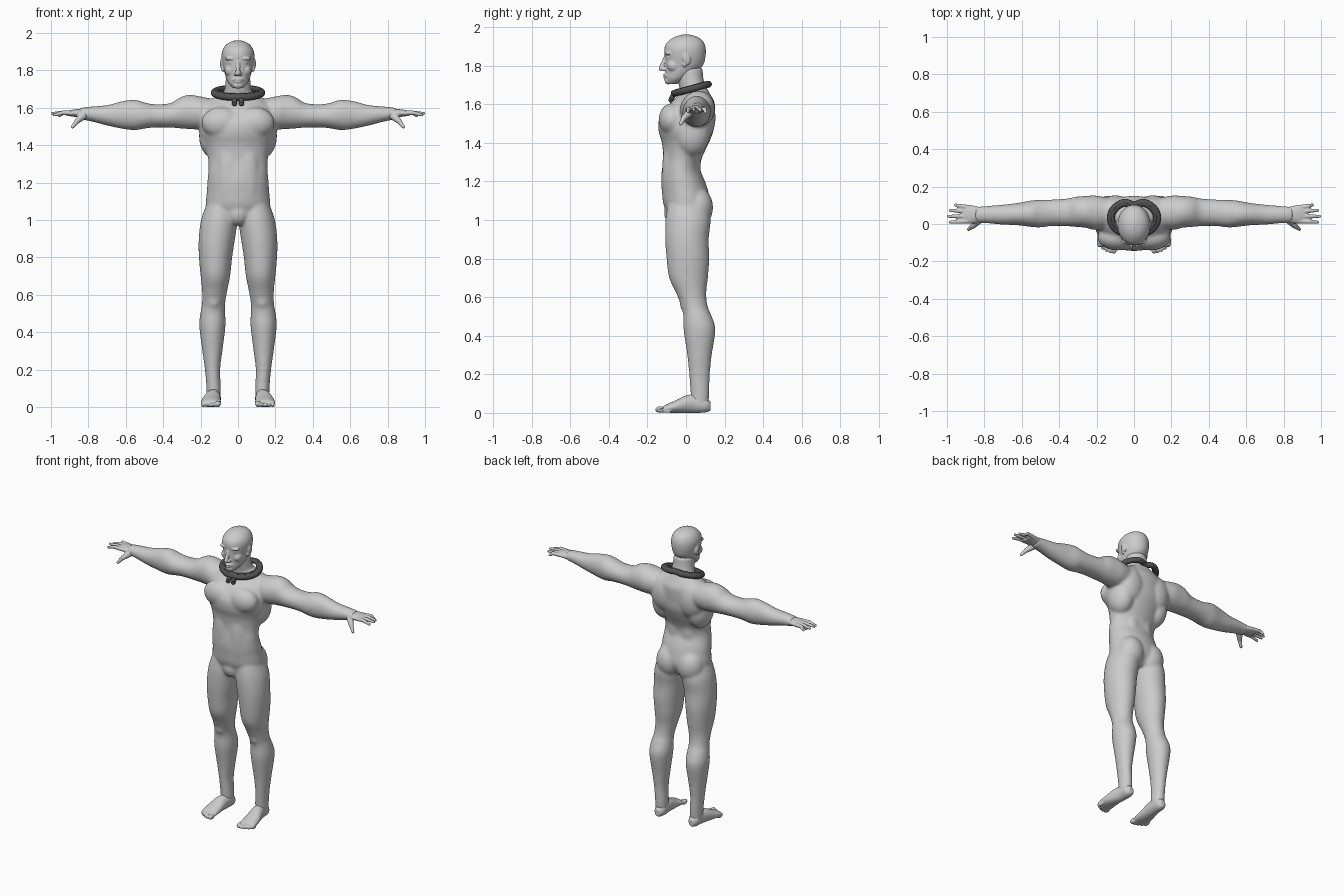
import bpy, bmesh, math
from mathutils import Vector, Matrix

if "Cube" in bpy.data.objects:
    bpy.data.objects.remove(bpy.data.objects["Cube"])


def material(name, value):
    mat = bpy.data.materials.new(name)
    mat.use_nodes = True
    colour = (value, value, value, 1)
    mat.diffuse_color = colour
    mat.node_tree.nodes["Principled BSDF"].inputs["Base Color"].default_value = colour
    return mat


SKIN = material("pale grey skin", .6)
RUBBER = material("dark grey collar", .085)
SIDES = (1, -1)


def spline(rows, steps=4):
    """Smoothly interpolate rows of numbers."""
    rows = [Vector(r) for r in rows]
    result = []
    for i in range(len(rows) - 1):
        a, b = rows[max(i - 1, 0)], rows[i]
        c, d = rows[i + 1], rows[min(i + 2, len(rows) - 1)]
        for s in range(steps):
            t = s / steps
            result.append(b + (c - a) * (t / 2) + (a * 2 - b * 5 + c * 4 - d) * (t * t / 2)
                          + (b * 3 - a - c * 3 + d) * (t ** 3 / 2))
    return result + [rows[-1]]


def loft(bm, axis, rows, side=1, count=32):
    """Tube along an axis; a row is position, two centre offsets, two radii."""
    u, v = [k for k in range(3) if k != axis]
    rings = []
    for pos, cu, cv, ru, rv in spline(rows):
        ring = []
        for i in range(count):
            angle = math.tau * i / count
            p = Vector()
            p[axis] = pos
            p[u] = cu + ru * math.cos(angle)
            p[v] = cv + rv * math.sin(angle)
            p.x *= side
            ring.append(bm.verts.new(p))
        rings.append(ring)
    for low, high in zip(rings, rings[1:]):
        for i in range(count):
            j = (i + 1) % count
            bm.faces.new((low[i], low[j], high[j], high[i]))
    bm.faces.new(rings[0])
    bm.faces.new(rings[-1])


def blob(bm, centre, radii, side=1, tilt=0):
    """Ellipsoid, tilted about the x axis."""
    place = Matrix.Translation((centre[0] * side, centre[1], centre[2]))
    matrix = place @ Matrix.Rotation(tilt, 4, 'X') @ Matrix.Diagonal((*radii, 1))
    bmesh.ops.create_uvsphere(bm, u_segments=24, v_segments=14, radius=1, matrix=matrix)


def rod(bm, start, end, r1, r2, side=1):
    """Tapered rod with rounded ends."""
    a, b = Vector(start), Vector(end)
    a.x *= side
    b.x *= side
    turn = (b - a).to_track_quat('Z', 'Y').to_matrix().to_4x4()
    bmesh.ops.create_cone(bm, cap_ends=True, segments=16, radius1=r1, radius2=r2,
                          depth=(b - a).length, matrix=Matrix.Translation((a + b) / 2) @ turn)
    for p, r in ((a, r1), (b, r2)):
        blob(bm, p, (r, r, r))


def finish(name, bm, mat, voxel=None, smooth=0):
    """Turn the shapes into one object, fused into a single skin if asked."""
    bmesh.ops.recalc_face_normals(bm, faces=bm.faces[:])
    mesh = bpy.data.meshes.new(name)
    bm.to_mesh(mesh)
    bm.free()
    obj = bpy.data.objects.new(name, mesh)
    bpy.context.collection.objects.link(obj)
    mesh.materials.append(mat)
    bpy.ops.object.select_all(action='DESELECT')
    obj.select_set(True)
    bpy.context.view_layer.objects.active = obj
    if voxel:
        mod = obj.modifiers.new("fuse", 'REMESH')
        mod.mode = 'VOXEL'
        mod.voxel_size = voxel
        soft = obj.modifiers.new("soften", 'SMOOTH')
        soft.factor = .5
        soft.iterations = smooth
        for m in ("fuse", "soften"):
            bpy.ops.object.modifier_apply(modifier=m)
    bpy.ops.object.shade_smooth()


# Torso and neck
body = bmesh.new()
loft(body, 2, [
    (.99, 0, .01, .06, .07), (1.03, 0, .01, .15, .1), (1.08, 0, .005, .172, .122),
    (1.15, 0, -.005, .167, .12), (1.2, 0, -.015, .164, .114), (1.26, 0, -.025, .159, .1),
    (1.32, 0, -.018, .159, .1), (1.4, 0, -.003, .178, .122), (1.46, 0, 0, .2, .142),
    (1.52, 0, .003, .2, .144), (1.57, 0, .02, .195, .13), (1.61, 0, .035, .18, .113),
    (1.645, 0, .045, .145, .085), (1.68, 0, .05, .09, .06)], count=48)
loft(body, 2, [(1.6, 0, .05, .1, .09), (1.66, 0, .045, .08, .075),
               (1.72, 0, .025, .069, .068), (1.79, 0, .015, .064, .072)])
blob(body, (0, -.064, 1.035), (.06, .05, .065))

for s in SIDES:
    # Muscle masses: chest, shoulder blade, back, belly, buttock, kneecap
    blob(body, (.088, -.072, 1.52), (.108, .07, .085), s)
    blob(body, (.1, .072, 1.53), (.1, .082, .13), s)
    blob(body, (.13, .03, 1.45), (.079, .095, .12), s)
    blob(body, (.045, .032, 1.28), (.055, .045, .24), s)
    blob(body, (.045, -.078, 1.24), (.07, .046, .22), s)
    blob(body, (.078, .058, 1.065), (.088, .083, .105), s)
    blob(body, (.13, 0, .57), (.038, .033, .05), s)
    # Arm
    loft(body, 0, [
        (.1, .06, 1.57, .07, .07), (.2, .06, 1.573, .092, .088), (.26, .065, 1.578, .085, .092),
        (.31, .065, 1.573, .081, .083), (.36, .062, 1.56, .074, .066), (.44, .06, 1.557, .071, .062),
        (.5, .055, 1.559, .074, .07), (.55, .055, 1.562, .071, .082), (.62, .053, 1.562, .06, .074),
        (.7, .05, 1.56, .054, .055), (.78, .05, 1.567, .047, .041), (.85, .05, 1.57, .042, .03)], s)
    # Leg
    loft(body, 2, [
        (1.08, .09, .005, .08, .1), (1, .1, .01, .098, .117), (.9, .113, .005, .097, .113),
        (.8, .12, .01, .089, .111), (.7, .121, .013, .079, .101), (.62, .125, .027, .067, .078),
        (.55, .131, .045, .062, .068), (.5, .135, .06, .067, .074), (.43, .137, .07, .07, .083),
        (.3, .137, .07, .054, .064), (.2, .136, .07, .041, .054), (.1, .13, .072, .039, .049),
        (.03, .13, .07, .037, .046)], s)
finish("body", body, SKIN, .007, 20)

# Head
head = bmesh.new()
loft(head, 2, [
    (1.705, 0, -.07, .026, .026), (1.73, 0, -.05, .05, .057), (1.76, 0, -.03, .064, .076),
    (1.8, 0, -.011, .075, .098), (1.84, 0, -.005, .084, .105), (1.88, 0, -.005, .088, .108),
    (1.91, 0, -.004, .082, .101), (1.935, 0, 0, .066, .081), (1.952, 0, 0, .042, .051),
    (1.961, 0, 0, .012, .015)])
blob(head, (0, -.092, 1.722), (.028, .019, .02))
blob(head, (0, -.093, 1.75), (.034, .02, .018))
blob(head, (0, -.106, 1.752), (.024, .013, .006))
blob(head, (0, -.104, 1.739), (.02, .013, .007))
rod(head, (0, -.103, 1.85), (0, -.129, 1.785), .01, .013)
for s in SIDES:
    blob(head, (.012, -.115, 1.781), (.011, .013, .01), s)
    blob(head, (.034, -.09, 1.864), (.036, .02, .011), s)
    blob(head, (.034, -.088, 1.842), (.018, .013, .009), s)
    blob(head, (.04, -.062, 1.8), (.032, .036, .034), s)
    # Ear
    blob(head, (.084, .003, 1.835), (.012, .021, .034), s, .2)
    blob(head, (.081, -.008, 1.807), (.009, .012, .015), s)
finish("head", head, SKIN, .0035, 6)

for s, label in zip(SIDES, ("left", "right")):
    # Hand with four fingers and a thumb
    hand = bmesh.new()
    loft(hand, 0, [(.8, .05, 1.568, .036, .025), (.84, .05, 1.57, .044, .024),
                   (.88, .052, 1.572, .05, .019), (.915, .054, 1.57, .045, .013)], s)
    for y, tip, spread, drop in ((.015, .983, -.005, .012), (.041, .993, 0, .004),
                                 (.067, .983, .006, .008), (.09, .955, .012, .016)):
        knuckle = (.935, y + spread / 2, 1.574)
        rod(hand, (.89, y, 1.572), knuckle, .013, .0115, s)
        rod(hand, knuckle, (tip, y + spread, 1.574 - drop), .0115, .008, s)
    rod(hand, (.825, .025, 1.56), (.86, -.01, 1.53), .022, .015, s)
    rod(hand, (.86, -.01, 1.53), (.885, -.028, 1.498), .014, .009, s)
    finish(label + "_hand", hand, SKIN, .004, 3)

    # Foot with five toes
    foot = bmesh.new()
    loft(foot, 1, [
        (.128, .128, .034, .018, .022), (.1, .128, .042, .035, .04), (.05, .13, .048, .038, .048),
        (0, .137, .045, .044, .045), (-.05, .143, .033, .051, .033),
        (-.1, .145, .023, .053, .022), (-.12, .145, .017, .05, .015)], s)
    for i in range(5):
        size = .017 if i == 0 else .0125 - i * .0005
        blob(foot, (.107 + i * .02, -.134 + i * i * .0022, size), (size * .9, .026, size), s)
    finish(label + "_foot", foot, SKIN, .004, 3)


# Collar: a tilted, heart-shaped ring notched at the nape
def collar(name, scale, lift, radius):
    curve = bpy.data.curves.new(name, 'CURVE')
    curve.dimensions = '3D'
    curve.bevel_depth = radius
    curve.bevel_resolution = 4
    path = curve.splines.new('POLY')
    count = 64
    path.points.add(count - 1)
    for i, point in enumerate(path.points):
        a = math.tau * i / count
        x = .128 * scale * math.sin(a)
        y = .033 - .094 * scale * math.cos(a) - .024 * math.exp(-(x / .035) ** 2) * (math.cos(a) < 0)
        point.co = (x, y, 1.68 + lift + .27 * (y - .03), 1)
    path.use_cyclic_u = True
    curve.materials.append(RUBBER)
    obj = bpy.data.objects.new(name, curve)
    bpy.context.collection.objects.link(obj)
    bpy.ops.object.select_all(action='DESELECT')
    obj.select_set(True)
    bpy.context.view_layer.objects.active = obj
    bpy.ops.object.convert(target='MESH')
    bpy.ops.object.shade_smooth_by_angle()


collar("collar_ring", 1, 0, .018)
collar("collar_inner_ring", .9, .007, .013)

# Two loose collar ends hanging on the chest
ends = bmesh.new()
for s in SIDES:
    rod(ends, (.017, -.062, 1.655), (.019, -.078, 1.622), .014, .013, s)
finish("collar_ends", ends, RUBBER)
